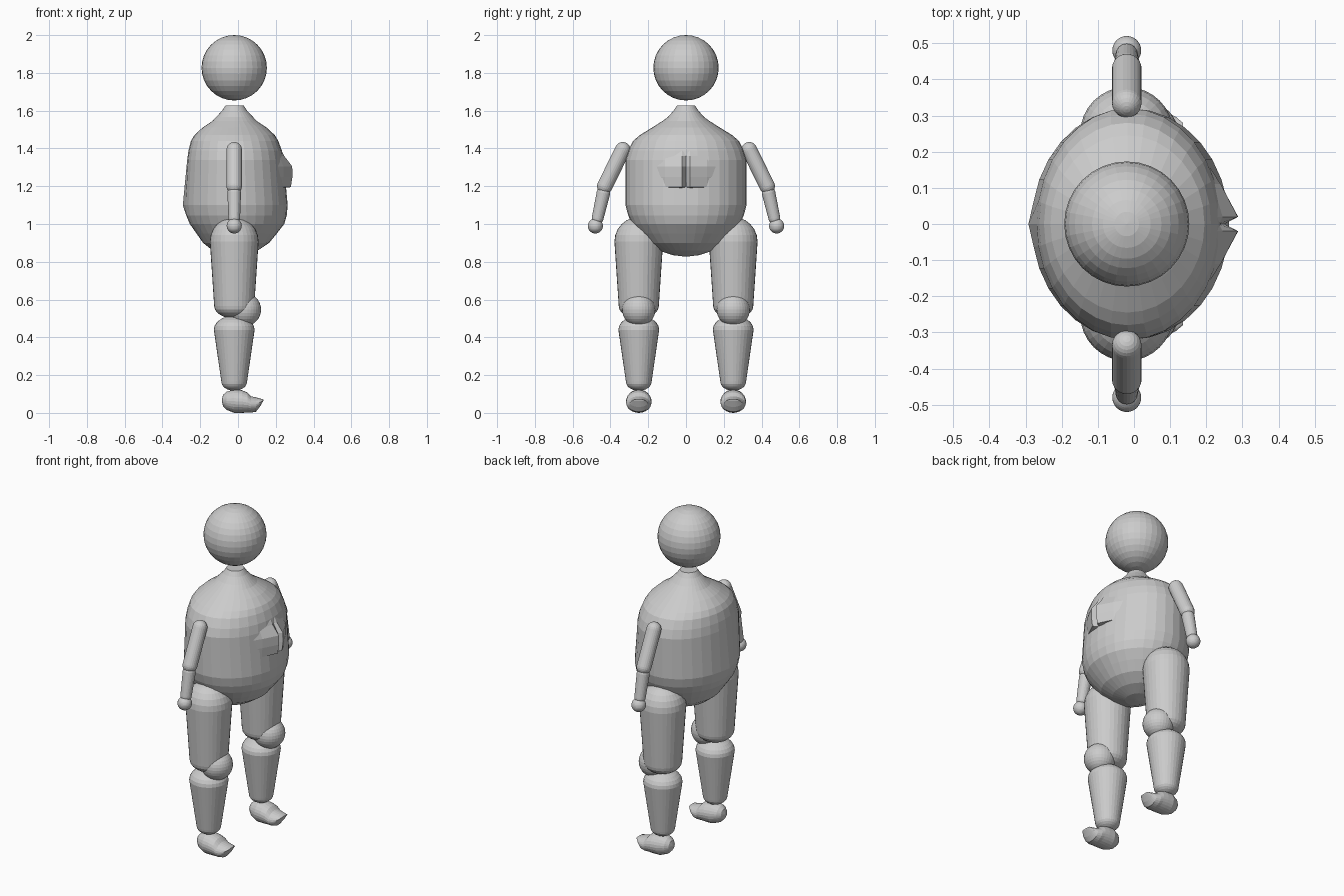
import bpy, bmesh, math
from mathutils import Vector, Matrix

if "Cube" in bpy.data.objects:
    bpy.data.objects.remove(bpy.data.objects["Cube"])

CX = -0.02  # body axis


def finish(name, bm, mirror=False):
    bmesh.ops.recalc_face_normals(bm, faces=bm.faces)
    mesh = bpy.data.meshes.new(name)
    bm.to_mesh(mesh)
    bm.free()
    ob = bpy.data.objects.new(name, mesh)
    bpy.context.collection.objects.link(ob)
    if mirror:
        mod = ob.modifiers.new("Mirror", 'MIRROR')
        mod.use_axis = (False, True, False)
        mod.use_mirror_merge = False
    return ob


def loft(name, rings, segs=32, matrix=Matrix(), mirror=False):
    """Skin rings of (height, centre x, radius x, radius y) along local z."""
    bm = bmesh.new()
    loops = []
    for z, cx, rx, ry in rings:
        loops.append([bm.verts.new(matrix @ Vector((
            cx + rx * math.cos(2 * math.pi * i / segs),
            ry * math.sin(2 * math.pi * i / segs), z))) for i in range(segs)])
    for a, b in zip(loops, loops[1:]):
        for i in range(segs):
            j = (i + 1) % segs
            bm.faces.new((a[i], a[j], b[j], b[i]))
    bm.faces.new(loops[0])
    bm.faces.new(loops[-1])
    return finish(name, bm, mirror)


def capsule(name, a, b, ra, rb, cap_a, cap_b, segs=24, steps=6):
    """Mirrored tapered capsule from a to b with domed ends."""
    a, b = Vector(a), Vector(b)
    d = b - a
    rings = []
    for i in range(steps + 1):
        t = math.pi / 2 * i / steps
        rings.append((-cap_a * math.cos(t), 0, *[max(ra * math.sin(t), 0.001)] * 2))
    for i in range(steps + 1):
        t = math.pi / 2 * i / steps
        rings.append((d.length + cap_b * math.sin(t), 0, *[max(rb * math.cos(t), 0.001)] * 2))
    m = Matrix.Translation(a) @ d.to_track_quat('Z', 'Y').to_matrix().to_4x4()
    return loft(name, rings, segs, m, True)


def ball(name, centre, r, mirror=True, segs=32):
    bm = bmesh.new()
    bmesh.ops.create_uvsphere(bm, u_segments=segs, v_segments=segs // 2, radius=r,
                              matrix=Matrix.Translation(centre))
    return finish(name, bm, mirror)


# Head
ball("head", (CX, 0, 1.827), 0.173, mirror=False)

# Torso with short neck
torso = loft("torso", [
    (1.627, -.018, .048, .048), (1.60, -.018, .066, .066), (1.566, -.018, .098, .096),
    (1.545, -.018, .118, .125), (1.51, -.018, .17, .18), (1.47, -.018, .213, .245),
    (1.44, -.018, .231, .28), (1.39, -.015, .247, .305), (1.34, -.014, .255, .32),
    (1.10, -.010, .273, .32), (1.045, -.008, .266, .306), (1.0, -.005, .25, .285),
    (.95, -.007, .213, .25), (.90, -.01, .175, .205), (.86, -.015, .12, .145),
    (.835, -.02, .06, .07), (.828, -.02, .01, .01)])
for v in torso.data.vertices:
    if abs(v.co.z - 1.10) < 0.001 and v.co.x < -0.28:
        v.co.x = -0.292

# Chest plates, raised from the front of the torso
ys = (0.0, 0.02, 0.11, 0.18)
rows = [(1.40, (.22, .225, .20, .18)), (1.36, (.235, .245, .218, .18)),
        (1.305, (.25, .287, .24, .195)), (1.25, (.25, .288, .24, .195)),
        (1.195, (.25, .28, .236, .185)), (1.185, (.20, .20, .18, .15))]
bm = bmesh.new()
grid = [[bm.verts.new((x, y, z)) for x, y in zip(xs, ys)] for z, xs in rows]
for r, s in zip(grid, grid[1:]):
    for i in range(3):
        bm.faces.new((r[i], r[i + 1], s[i + 1], s[i]))
finish("chest_plates", bm, True)

# Arms
capsule("upper_arms", (CX, .335, 1.393), (CX, .43, 1.20), .041, .041, .041, .041)
capsule("forearms", (CX, .437, 1.165), (CX, .468, 1.03), .036, .031, .03, .03)
ball("hands", (CX, .48, .99), .04)

# Legs
capsule("thighs", (CX, .25, .907), (CX, .25, .565), .129, .106, .13, .065, 32)
ball("knees", (.034, .25, .547), .088)
capsule("shins", (CX, .25, .44), (CX, .25, .165), .108, .068, .075, .048, 32)

# Feet: round heel running into a flat toe, lofted along x
feet = [(-.086, .066, .004, .004), (-.079, .066, .03, .03), (-.06, .064, .048, .048),
        (-.02, .062, .062, .066), (.02, .06, .06, .068), (.05, .055, .053, .067),
        (.07, .045, .043, .064), (.095, .044, .038, .056), (.115, .054, .023, .047),
        (.135, .068, .003, .03)]
loft("feet", [(x, -z, rz, ry) for x, z, rz, ry in feet], 24,
     Matrix.Translation((0, .25, 0)) @ Matrix.Rotation(math.pi / 2, 4, 'Y'), True)
